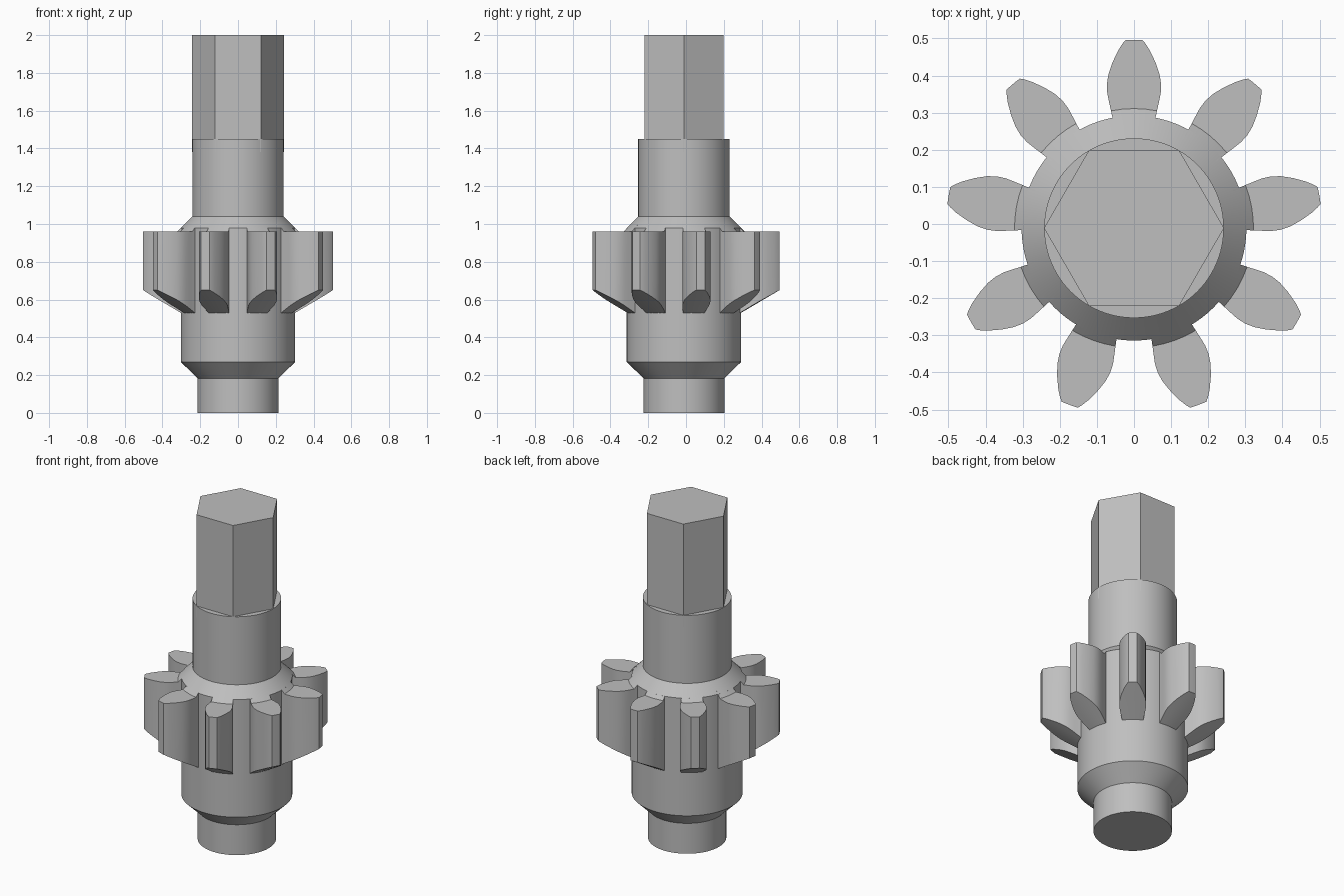
import bpy, bmesh, math

cube = bpy.data.objects.get("Cube")
if cube:
    bpy.data.objects.remove(cube)

AXIS_Y = -0.011
TEETH = 9
ROOT_R = 0.303

steel = bpy.data.materials.new("grey steel")
steel.use_nodes = True
colour = (0.52, 0.52, 0.52, 1)
steel.diffuse_color = colour
steel.node_tree.nodes["Principled BSDF"].inputs["Base Color"].default_value = colour


def finish(bm, name, smooth=True):
    bmesh.ops.recalc_face_normals(bm, faces=bm.faces)
    mesh = bpy.data.meshes.new(name)
    bm.to_mesh(mesh)
    bm.free()
    mesh.materials.append(steel)
    obj = bpy.data.objects.new(name, mesh)
    obj.location.y = AXIS_Y
    bpy.context.collection.objects.link(obj)
    if smooth:
        bpy.ops.object.select_all(action='DESELECT')
        bpy.context.view_layer.objects.active = obj
        obj.select_set(True)
        bpy.ops.object.shade_smooth_by_angle(angle=math.radians(25))
    return obj


def lathe(name, profile, sides, smooth=True):
    bm = bmesh.new()
    rings = []
    for r, z in profile:
        rings.append([bm.verts.new((r * math.cos(math.tau * i / sides),
                                    r * math.sin(math.tau * i / sides), z))
                      for i in range(sides)])
    for low, high in zip(rings, rings[1:]):
        for i in range(sides):
            j = (i + 1) % sides
            bm.faces.new((low[i], low[j], high[j], high[i]))
    bm.faces.new(rings[0])
    bm.faces.new(rings[-1])
    return finish(bm, name, smooth)


# Turned shaft with chamfered hub, and hexagonal drive end
lathe("shaft", [(0.214, 0), (0.214, 0.183), (ROOT_R, 0.27), (ROOT_R, 0.979),
                (0.242, 1.04), (0.242, 1.45)], 96)
lathe("hex_drive", [(0.2425, 1.38), (0.2425, 2)], 6, smooth=False)


# Tooth heights: flat top with a sloped shoulder, conical underside
def top_z(r):
    return 0.96 + max(0, 0.322 - r)


def bottom_z(r):
    return 0.53 + (r - ROOT_R) * 0.59


# Tooth outline as radius and half width
outline = [(0.285, 0.055), (ROOT_R, 0.058), (0.322, 0.062), (0.345, 0.067),
           (0.37, 0.072), (0.395, 0.073), (0.42, 0.069), (0.45, 0.058),
           (0.48, 0.043), (0.498, 0.031), (0.507, 0.023)]
COLUMNS = 5

bm = bmesh.new()
for k in range(TEETH):
    centre = math.pi / 2 + math.tau * k / TEETH
    tops, bottoms = [], []
    for r, half in outline:
        spread = math.asin(half / r)
        angles = [centre + spread * (2 * c / (COLUMNS - 1) - 1)
                  for c in range(COLUMNS)]
        if r > 0.5:
            r_edge = r
        for rows, z in ((tops, top_z(r)), (bottoms, bottom_z(r))):
            rows.append([bm.verts.new((r * math.cos(a), r * math.sin(a), z))
                         for a in angles])
    for rows in (tops, bottoms):
        for a, b in zip(rows, rows[1:]):
            for c in range(COLUMNS - 1):
                bm.faces.new((a[c], a[c + 1], b[c + 1], b[c]))
    # Flanks
    for side in (0, -1):
        for s in range(len(outline) - 1):
            bm.faces.new((tops[s][side], tops[s + 1][side],
                          bottoms[s + 1][side], bottoms[s][side]))
    # Root and tip
    for end in (0, -1):
        for c in range(COLUMNS - 1):
            bm.faces.new((tops[end][c], tops[end][c + 1],
                          bottoms[end][c + 1], bottoms[end][c]))
finish(bm, "gear_teeth")
